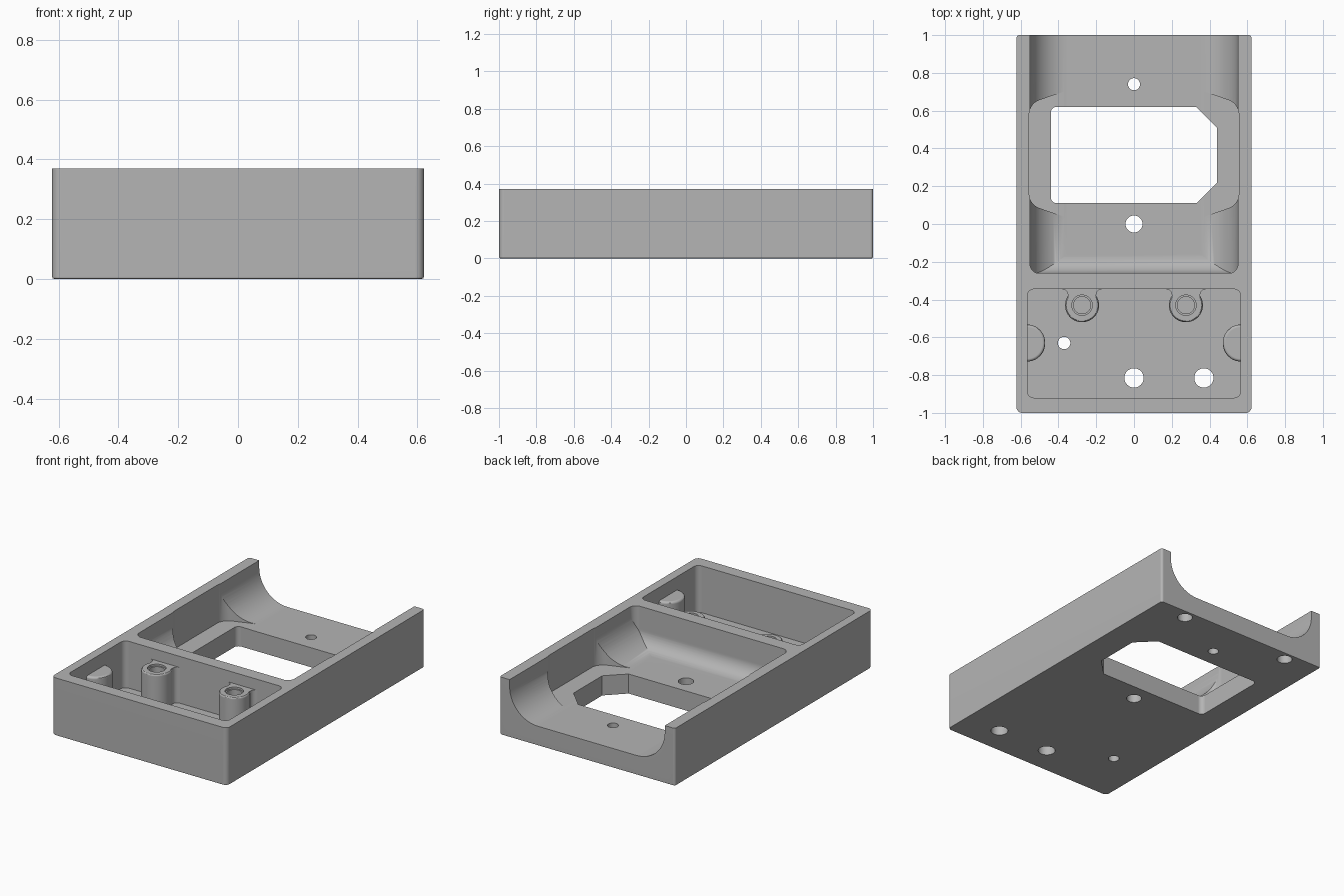
import bpy, bmesh, math
from mathutils import Vector

cube = bpy.data.objects.get("Cube")
if cube:
    bpy.data.objects.remove(cube, do_unlink=True)

grey = bpy.data.materials.new("plain grey")
grey.use_nodes = True
GREY = (0.46, 0.46, 0.46, 1)
grey.diffuse_color = GREY
grey.node_tree.nodes["Principled BSDF"].inputs["Base Color"].default_value = GREY


def rounded(corners, steps=10):
    """Outline from (u, v, radius) corners, each filleted by its radius."""
    out = []
    pts = [Vector((u, v, 0)) for u, v, r in corners]
    for i, p in enumerate(pts):
        r = corners[i][2]
        if r == 0:
            out.append(p)
            continue
        a = (pts[i - 1] - p).normalized()
        b = (pts[(i + 1) % len(pts)] - p).normalized()
        half = a.angle(b) / 2
        centre = p + (a + b).normalized() * (r / math.sin(half))
        start = (p + a * (r / math.tan(half)) - centre).normalized()
        end = (p + b * (r / math.tan(half)) - centre).normalized()
        out += [centre + start.slerp(end, k / steps) * r for k in range(steps + 1)]
    return [(p.x, p.y) for p in out]


def circle(x, y, r, n=40):
    return [(x + r * math.cos(math.tau * k / n), y + r * math.sin(math.tau * k / n))
            for k in range(n)]


def prism(name, outline, lo, hi, axis="z", top_bevel=0):
    """Extrude an outline along an axis, optionally rounding the top rim."""
    place = {"x": lambda u, v, w: (w, u, v),
             "y": lambda u, v, w: (u, w, v),
             "z": lambda u, v, w: (u, v, w)}[axis]
    bm = bmesh.new()
    ends = [[bm.verts.new(place(u, v, w)) for u, v in outline] for w in (lo, hi)]
    n = len(outline)
    bm.faces.new(ends[0])
    top = bm.faces.new(ends[1])
    for i in range(n):
        j = (i + 1) % n
        bm.faces.new((ends[0][i], ends[0][j], ends[1][j], ends[1][i]))
    bmesh.ops.recalc_face_normals(bm, faces=bm.faces)
    if top_bevel:
        bmesh.ops.bevel(bm, geom=list(top.edges), offset=top_bevel, segments=3,
                        profile=0.5, affect="EDGES")
    mesh = bpy.data.meshes.new(name)
    bm.to_mesh(mesh)
    bm.free()
    mesh.materials.append(grey)
    obj = bpy.data.objects.new(name, mesh)
    bpy.context.collection.objects.link(obj)
    return obj


def activate(obj):
    bpy.ops.object.select_all(action="DESELECT")
    obj.select_set(True)
    bpy.context.view_layer.objects.active = obj


def combine(obj, other, operation="DIFFERENCE"):
    activate(obj)
    mod = obj.modifiers.new("combine", "BOOLEAN")
    mod.operation, mod.object, mod.solver = operation, other, "EXACT"
    bpy.ops.object.modifier_apply(modifier=mod.name)
    bpy.data.objects.remove(other, do_unlink=True)


def finish(obj):
    activate(obj)
    bpy.ops.object.shade_smooth_by_angle(angle=math.radians(30))
    obj.modifiers.new("even shading", "WEIGHTED_NORMAL").keep_sharp = True


# Outer block with rounded corners and a softened underside
W, H = 0.622, 0.37
body = prism("body", rounded([(-W, -1, .03), (W, -1, .03), (W, 1, .015), (-W, 1, .015)], 6), 0, H)
bm = bmesh.new()
bm.from_mesh(body.data)
rim = [e for e in bm.edges if all(v.co.z < 0.001 for v in e.verts)]
bmesh.ops.bevel(bm, geom=rim, offset=0.008, segments=2, profile=0.5, affect="EDGES")
bm.to_mesh(body.data)
bm.free()

# Open-ended trough with coved sides and front
FLOOR = 0.125
trough = prism("trough", rounded([(-.551, -.261, .05), (.551, -.261, .05),
                                  (.551, 1.05, 0), (-.551, 1.05, 0)]), 0.05, 0.5)
side_cove = prism("side_cove", rounded([(-.55, .6, 0), (-.55, FLOOR, .2),
                                        (.55, FLOOR, .2), (.55, .6, 0)], 16), -0.5, 1.2, "y")
end_cove = prism("end_cove", rounded([(-.26, .6, 0), (-.26, FLOOR, .1),
                                      (1.1, FLOOR, 0), (1.1, .6, 0)]), -0.8, 0.8, "x")
combine(trough, side_cove, "INTERSECT")
combine(trough, end_cove, "INTERSECT")
combine(body, trough)

# Clearance pocket biting into both coved sides
pocket = [(-.35, .032, 0), (.35, .032, 0), (.555, .103, .08), (.555, .637, .08),
          (.35, .708, 0), (-.35, .708, 0), (-.555, .637, .08), (-.555, .103, .08)]
combine(body, prism("pocket", rounded(pocket), FLOOR + 0.001, 0.5))

# Window through the floor, chamfered on one side
window = [(-.44, .11, .03), (.33, .11, 0), (.44, .22, 0),
          (.44, .51, 0), (.33, .62, 0), (-.44, .62, .03)]
combine(body, prism("window", rounded(window), -0.1, 0.5))

# Front compartment
BAY_FLOOR = 0.07
bay = [(-.565, -.92, .035), (.565, -.92, .035), (.565, -.345, .035), (-.565, -.345, .035)]
combine(body, prism("bay", rounded(bay), BAY_FLOOR, 0.5))

# Through holes, then two blind holes in the underside
for x, y, r in [(0, .74, .032), (0, 0, .045), (-.37, -.63, .033),
                (0, -.815, .051), (.37, -.815, .051)]:
    combine(body, prism("hole", circle(x, y, r), -0.1, 0.2))
for x in (-.39, .39):
    combine(body, prism("blind_hole", circle(x, .94, .045), -0.1, 0.09))
finish(body)

for side, s in (("right", -1), ("left", 1)):
    # Screw post joined to the partition by a flared neck
    x, y, top = s * 0.275, -0.43, 0.30
    post = prism(side + "_screw_post", circle(x, y, .09), 0.04, top, top_bevel=0.012)
    neck = rounded([(x - .075, y, 0), (x + .075, y, 0), (x + .075, -.345, .03),
                    (x + .11, -.345, 0), (x + .11, -.32, 0), (x - .11, -.32, 0),
                    (x - .11, -.345, 0), (x - .075, -.345, .03)], 5)
    combine(post, prism("neck", neck, 0.045, top - 0.001), "UNION")
    combine(post, prism("screw_hole", circle(x, y, .045), 0.12, 0.5))
    combine(post, prism("screw_recess", circle(x, y, .054), top - 0.012, 0.5))
    finish(post)

    # Half-round rest against the side wall
    arc = [math.pi * (k / 24 - 0.5) for k in range(25)]
    half = [(s * (.565 - .095 * math.cos(a)), -.63 + .098 * math.sin(a)) for a in arc]
    half += [(s * .6, half[-1][1]), (s * .6, half[0][1])]
    finish(prism(side + "_side_rest", half, 0.04, 0.285, top_bevel=0.015))

bpy.ops.object.select_all(action="DESELECT")
